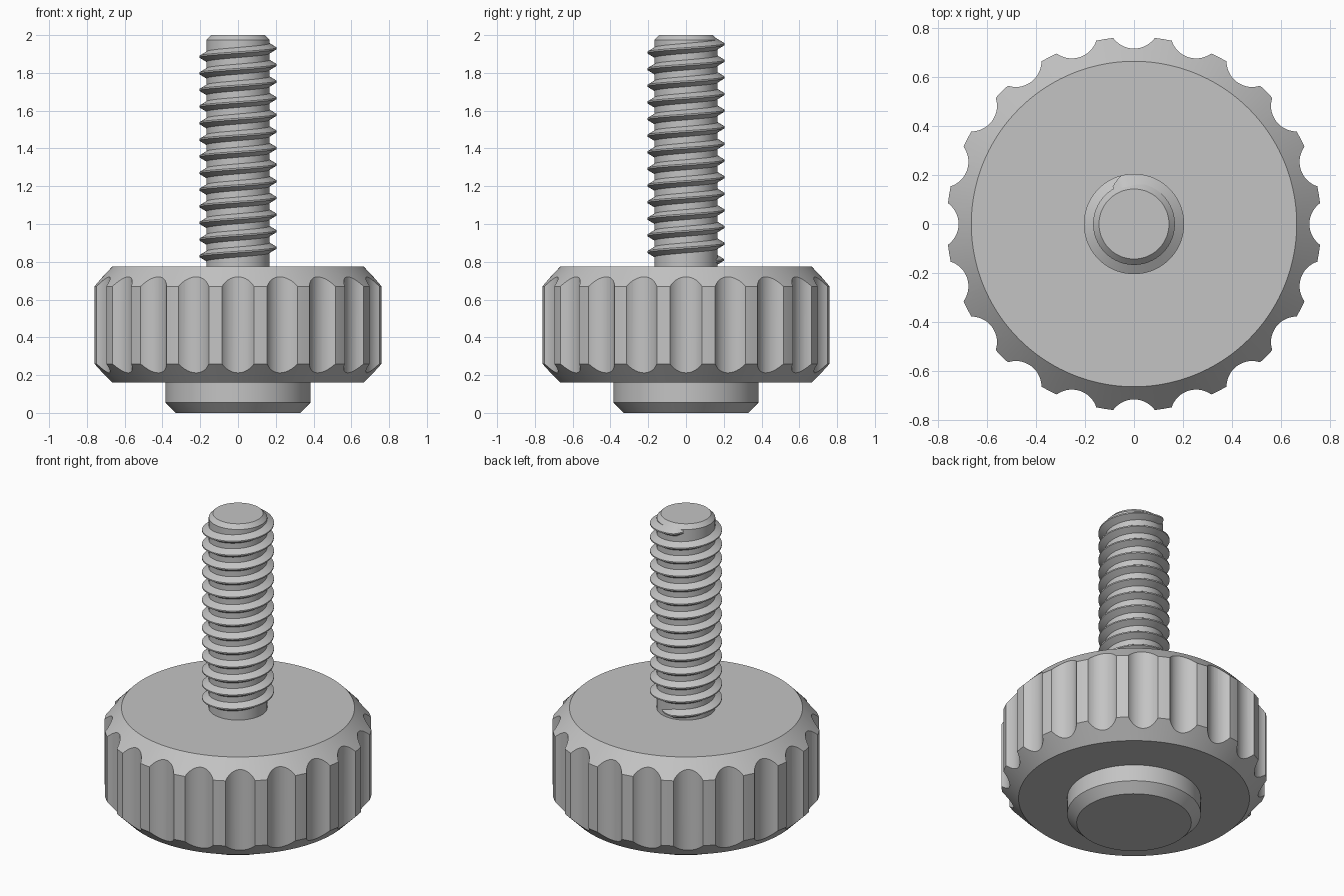
import bpy, bmesh
from math import pi, sin, cos, radians

cube = bpy.data.objects.get("Cube")
if cube:
    bpy.data.objects.remove(cube, do_unlink=True)

GREY = (0.55, 0.55, 0.55, 1)
steel = bpy.data.materials.new("plain grey")
steel.use_nodes = True
steel.diffuse_color = GREY
steel.node_tree.nodes["Principled BSDF"].inputs["Base Color"].default_value = GREY


def finish(name, bm):
    bmesh.ops.recalc_face_normals(bm, faces=bm.faces)
    mesh = bpy.data.meshes.new(name)
    bm.to_mesh(mesh)
    bm.free()
    mesh.materials.append(steel)
    obj = bpy.data.objects.new(name, mesh)
    bpy.context.collection.objects.link(obj)
    return obj


def activate(obj):
    bpy.ops.object.select_all(action='DESELECT')
    obj.select_set(True)
    bpy.context.view_layer.objects.active = obj


def smooth(obj):
    activate(obj)
    bpy.ops.object.shade_smooth_by_angle(angle=radians(30))


def bridge(bm, rings):
    """Join closed rings of vertices and cap both ends."""
    n = len(rings[0])
    for a, b in zip(rings, rings[1:]):
        for i in range(n):
            j = (i + 1) % n
            bm.faces.new((a[i], a[j], b[j], b[i]))
    bm.faces.new(rings[0])
    bm.faces.new(rings[-1])


def lathe(name, profile, n=96):
    """Solid of revolution from (radius, height) points."""
    bm = bmesh.new()
    angles = [2 * pi * i / n for i in range(n)]
    bridge(bm, [[bm.verts.new((r * cos(a), r * sin(a), z)) for a in angles]
                for r, z in profile])
    return finish(name, bm)


# Chamfered foot under the knob
smooth(lathe("foot", [(0.33, 0), (0.385, 0.055), (0.385, 0.2)]))

# Knob body with chamfered rims
knob = lathe("knob", [(0.665, 0.16), (0.765, 0.26), (0.765, 0.67), (0.665, 0.775)], 160)

# Round finger grooves cut around the rim
GROOVES = 20
bm = bmesh.new()
for k in range(GROOVES):
    a = 2 * pi * k / GROOVES
    made = bmesh.ops.create_cone(bm, cap_ends=True, segments=48,
                                 radius1=0.105, radius2=0.105, depth=1)
    bmesh.ops.translate(bm, verts=made["verts"],
                        vec=(0.822 * cos(a), 0.822 * sin(a), 0.47))
cutter = finish("groove_cutter", bm)
cutter.hide_render = True
cut = knob.modifiers.new("grooves", 'BOOLEAN')
cut.operation = 'DIFFERENCE'
cut.solver = 'EXACT'
cut.object = cutter
activate(knob)
bpy.ops.object.modifier_apply(modifier=cut.name)
bpy.data.objects.remove(cutter, do_unlink=True)
smooth(knob)

# Screw shaft with chamfered tip
smooth(lathe("shaft", [(0.167, 0.7), (0.167, 1.975), (0.143, 2)]))

# Helical thread, swept as a trapezoid that fades in and out at its ends
PITCH, ROOT, CREST = 0.088, 0.155, 0.205
STEPS = 72
start, total = radians(70), 13 * STEPS + 10
bm = bmesh.new()
rings = []
for i in range(total + 1):
    a = start + 2 * pi * i / STEPS
    z = 0.803 + PITCH * i / STEPS
    grow = min(1, 0.25 + i / 8, 0.4 + (total - i) / 5)
    crest = ROOT + (CREST - ROOT) * grow
    half = 0.005 + 0.029 * grow
    section = [(ROOT, -half), (crest, -0.004), (crest, 0.004), (ROOT, half)]
    rings.append([bm.verts.new((r * cos(a), r * sin(a), z + h)) for r, h in section])
bridge(bm, rings)
smooth(finish("thread", bm))
